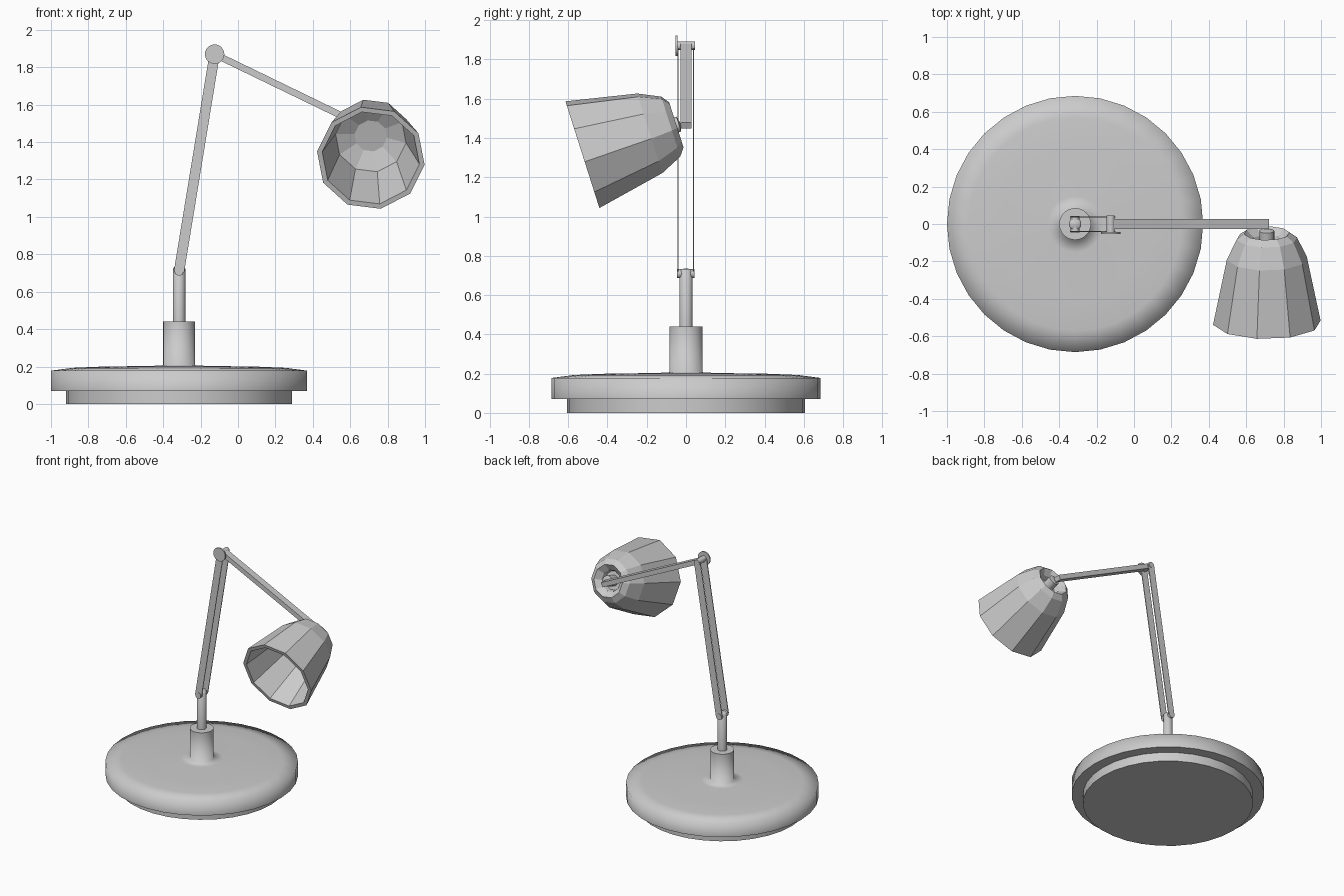
import bpy, bmesh, math
from mathutils import Vector, Matrix

if "Cube" in bpy.data.objects:
    bpy.data.objects.remove(bpy.data.objects["Cube"])

CX = -0.315                                # base centre
LOW, ELBOW, END = (CX, 0.71), (-0.125, 1.87), (0.713, 1.464)   # arm joints in x,z


def finish(name, bm, smooth=None):
    bmesh.ops.recalc_face_normals(bm, faces=bm.faces)
    mesh = bpy.data.meshes.new(name)
    bm.to_mesh(mesh)
    bm.free()
    ob = bpy.data.objects.new(name, mesh)
    bpy.context.collection.objects.link(ob)
    if smooth:
        bpy.ops.object.select_all(action='DESELECT')
        ob.select_set(True)
        bpy.context.view_layer.objects.active = ob
        bpy.ops.object.shade_smooth_by_angle(angle=math.radians(smooth))
    return ob


def lathe(name, profile, sides, matrix, phase=0.0, smooth=None):
    """Revolve (radius, height) points about local z; radius 0 closes at a pole."""
    bm = bmesh.new()
    rings = []
    for r, h in profile:
        n = 1 if r == 0 else sides
        rings.append([bm.verts.new(matrix @ Vector((
            r * math.cos(phase + 2 * math.pi * i / sides),
            r * math.sin(phase + 2 * math.pi * i / sides), h))) for i in range(n)])
    for a, b in zip(rings, rings[1:]):
        for i in range(sides):
            j = (i + 1) % sides
            quad = [a[i % len(a)], a[j % len(a)], b[j % len(b)], b[i % len(b)]]
            bm.faces.new(list(dict.fromkeys(quad)))
    return finish(name, bm, smooth)


def bar(name, p, q, width, y0, y1):
    """Flat box bar between two x,z points."""
    d = Vector((q[0] - p[0], 0, q[1] - p[1]))
    mid = Vector(((p[0] + q[0]) / 2, (y0 + y1) / 2, (p[1] + q[1]) / 2))
    rot = d.to_track_quat('Z', 'Y').to_matrix().to_4x4()
    bm = bmesh.new()
    side = d.normalized().cross(Vector((0, 1, 0)))
    rot = Matrix((side, Vector((0, 1, 0)), d.normalized())).transposed().to_4x4()
    bmesh.ops.create_cube(bm, size=1, matrix=Matrix.Translation(mid) @ rot
                          @ Matrix.Diagonal((width, y1 - y0, d.length, 1)))
    return finish(name, bm)


def pin(name, at, r, y0, y1):
    """Round pin along y."""
    m = Matrix.Translation((at[0], 0, at[1])) @ Matrix.Rotation(-math.pi / 2, 4, 'X')
    return lathe(name, [(0, y0), (r, y0), (r, y1), (0, y1)], 24, m, smooth=40)


# Base disc with foot, shallow dome and collar
here = Matrix.Translation((CX, 0, 0))
lathe("base", [(0, 0), (0.605, 0), (0.605, 0.07), (0.685, 0.07), (0.685, 0.178),
               (0.57, 0.193), (0.4, 0.2), (0.15, 0.203), (0.085, 0.207),
               (0.085, 0.44), (0, 0.44)], 32, here, smooth=88)
# Slim post with a domed tip
lathe("post", [(0, 0.43), (0.033, 0.43), (0.033, 0.725), (0.026, 0.733), (0, 0.735)],
      24, here, smooth=50)

# Lower arm: two thin plates
for label, y in (("front", -0.04), ("back", 0.038)):
    bar("lower_arm_" + label, LOW, ELBOW, 0.055, y - 0.003, y + 0.003)
pin("lower_pivot", LOW, 0.024, -0.046, 0.044)
pin("elbow_pivot", ELBOW, 0.022, -0.05, 0.045)
pin("elbow_knob", ELBOW, 0.052, -0.054, -0.044)

# Upper arm
bar("upper_arm", (-0.125, 1.87), END, 0.036, -0.027, 0.027)

# Ten-sided shade: local z runs from the mouth to the rear
back = Vector((0, 0.953, 0.303)).normalized()
xa = Vector((1, 0, 0))
m = Matrix((xa, back.cross(xa), back)).transposed().to_4x4()
m = Matrix.Translation((0.71, -0.5275, 1.315)) @ m
lathe("shade", [(0, 0.39), (0.088, 0.39), (0.19, 0.345), (0.262, 0.0), (0.29, 0.0),
                (0.216, 0.36), (0.163, 0.472), (0.122, 0.502), (0.08, 0.465),
                (0.07, 0.43), (0, 0.43)], 10, m, phase=math.radians(7.5))
# Stub joining shade to arm
lathe("shade_mount", [(0, 0.42), (0.04, 0.42), (0.04, 0.515), (0, 0.525)], 20, m, smooth=40)
